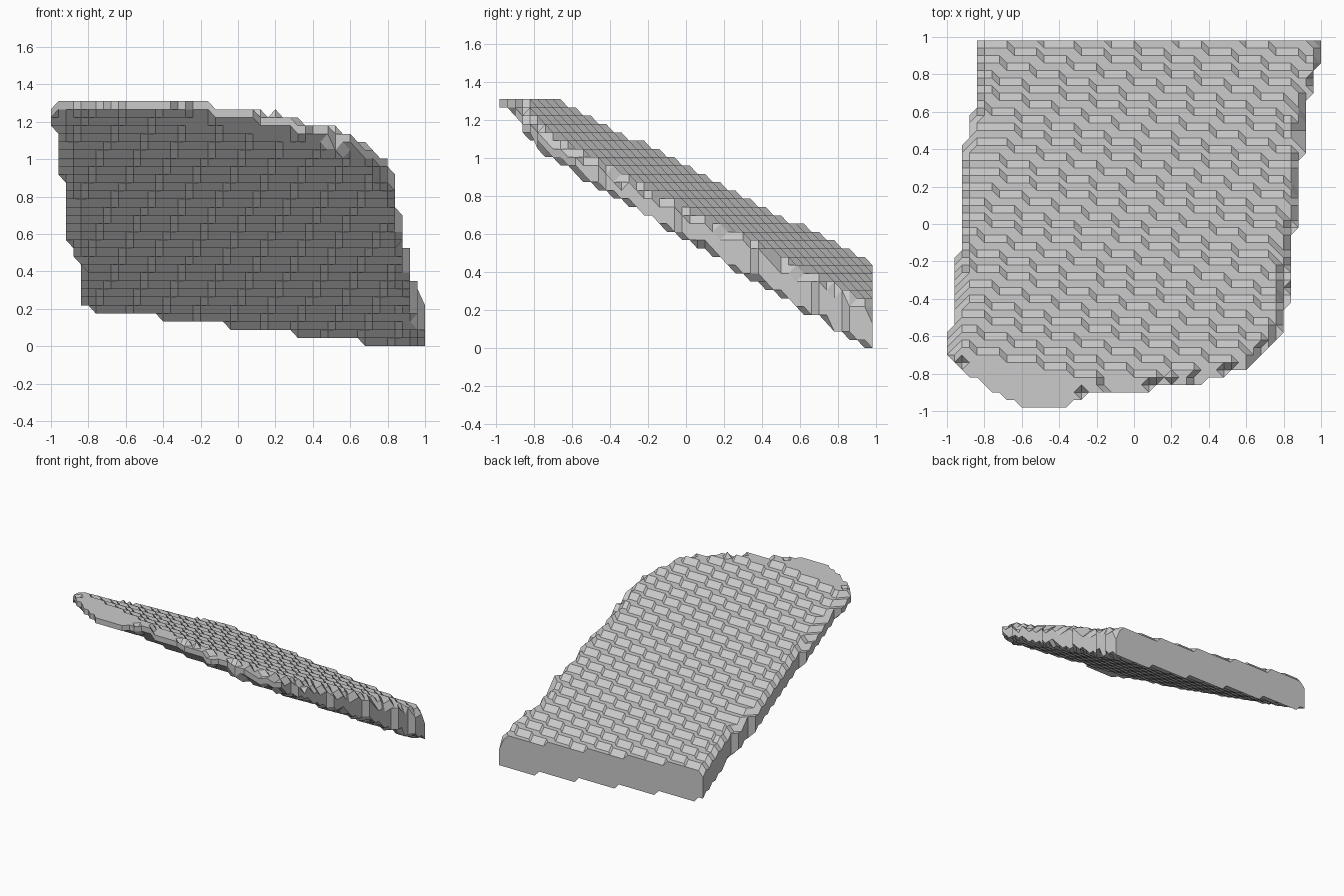
import bpy, random
from mathutils import Vector
from mathutils.geometry import intersect_point_line

if "Cube" in bpy.data.objects:
    bpy.data.objects.remove(bpy.data.objects["Cube"])
random.seed(4)

STEP = 0.04            # plan grid spacing
LAYER = 1.31 / 30      # stair height
NX, NY = 51, 50

# Plan outline of the slab; it runs past the flat back cut
OUTLINE = [Vector(p) for p in (
    (-.85, 1.2), (-.86, .6), (-.91, .42), (-.94, .1), (-.95, -.4), (-1, -.62),
    (-1, -.72), (-.85, -.83), (-.62, -.97), (-.37, -.97), (-.2, -.9), (.2, -.88),
    (.4, -.84), (.6, -.78), (.72, -.68), (.82, -.52), (.85, -.15), (.88, .1),
    (.91, .4), (.94, .65), (.98, .78), (1, .98), (1, 1.2))]
EDGES = list(zip(OUTLINE, OUTLINE[1:] + OUTLINE[:1]))


def edge_distance(p):
    """Signed distance to the outline, positive inside."""
    best, inside = 9.0, False
    for a, b in EDGES:
        q, t = intersect_point_line(p, a, b)
        t = min(max(t, 0), 1)
        best = min(best, (p - a.lerp(b, t)).length)
        if (a.y > p.y) != (b.y > p.y):
            if p.x < a.x + (p.y - a.y) / (b.y - a.y) * (b.x - a.x):
                inside = not inside
    return best if inside else -best


# Quantised upper and lower heights, thinned around the rim
top, bottom = {}, {}
for i in range(NX):
    for j in range(NY):
        p = Vector((-1 + i * STEP, -.98 + j * STEP))
        d = edge_distance(p)
        if d < -0.015:
            continue
        high = min(.85 - .124 * p.x - .505 * p.y, 1.31)
        low = max(.67 - .124 * p.x - .58 * p.y, 0)
        rim = max(0, 1 - max(d, 0) / .06)
        rough = random.uniform(-.02, .03) if rim and p.x > .2 else 0
        high -= rim * .06 + rough
        low += rim * .035 - rough * .5
        lo = max(0, round(low / LAYER))
        hi = min(30, max(lo + 1, round(high / LAYER)))
        top[i, j], bottom[i, j] = hi, min(lo, hi - 1)


def cell_faces(h):
    """Triangles of one stepped sheet, cutting across odd corners."""
    faces = []
    for i in range(NX - 1):
        for j in range(NY - 1):
            ring = [(i, j), (i + 1, j), (i + 1, j + 1), (i, j + 1)]
            a, b, c, d = ring
            kept = [k for k in ring if k in h]
            if len(kept) == 3:
                faces.append(kept)
            elif len(kept) == 4:
                if h[a] == h[b] == h[c] == h[d]:
                    faces.append(ring)
                elif abs(h[a] - h[c]) <= abs(h[b] - h[d]):
                    faces += [[a, b, c], [a, c, d]]
                else:
                    faces += [[a, b, d], [b, c, d]]
    return faces


# Join both sheets with walls along the open border
verts, index, faces = [], {}, []


def vert(side, h, k):
    if (side, k) not in index:
        index[side, k] = len(verts)
        verts.append((-1 + k[0] * STEP, -.98 + k[1] * STEP, h[k] * LAYER))
    return index[side, k]


upper = cell_faces(top)
for f in upper:
    faces.append([vert("top", top, k) for k in f])
for f in cell_faces(bottom):
    faces.append([vert("bottom", bottom, k) for k in reversed(f)])
directed = {(a, b) for f in upper for a, b in zip(f, f[1:] + f[:1])}
for a, b in sorted(directed):
    if (b, a) not in directed:
        faces.append([vert("top", top, b), vert("top", top, a),
                      vert("bottom", bottom, a), vert("bottom", bottom, b)])

mesh = bpy.data.meshes.new("stepped_slab")
mesh.from_pydata(verts, [], faces)
mesh.update()
slab = bpy.data.objects.new("stepped_slab", mesh)
bpy.context.collection.objects.link(slab)

# Plain grey finish
grey = bpy.data.materials.new("light_grey")
grey.use_nodes = True
colour = (.6, .6, .6, 1)
grey.diffuse_color = colour
grey.node_tree.nodes["Principled BSDF"].inputs["Base Color"].default_value = colour
mesh.materials.append(grey)
